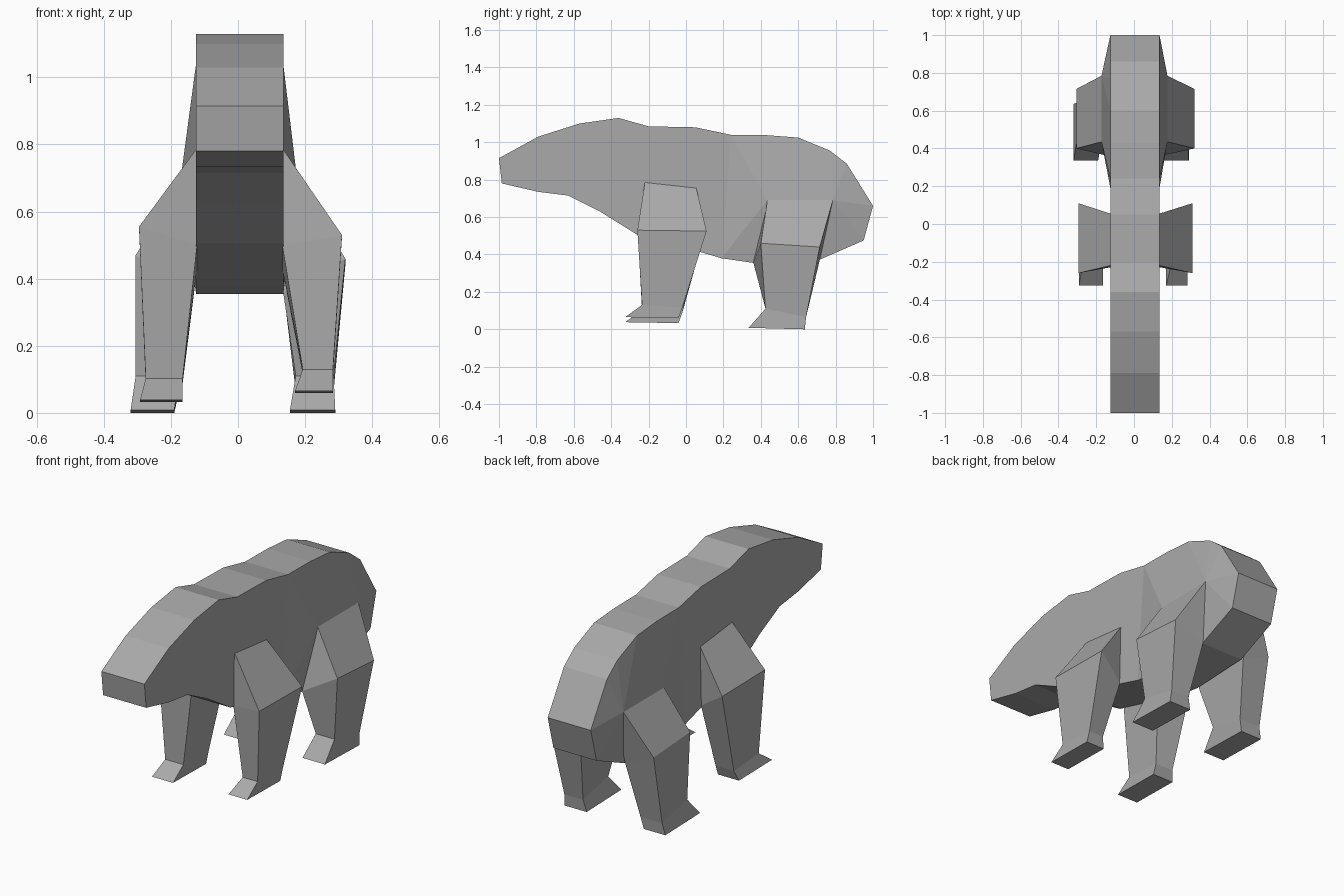
import bpy, bmesh

cube = bpy.data.objects.get("Cube")
if cube:
    bpy.data.objects.remove(cube, do_unlink=True)

grey = bpy.data.materials.new("plain grey")
grey.use_nodes = True
colour = (0.4, 0.4, 0.4, 1)
grey.diffuse_color = colour
grey.node_tree.nodes["Principled BSDF"].inputs["Base Color"].default_value = colour


def finish(name, bm):
    bmesh.ops.recalc_face_normals(bm, faces=bm.faces)
    mesh = bpy.data.meshes.new(name)
    bm.to_mesh(mesh)
    bm.free()
    mesh.materials.append(grey)
    obj = bpy.data.objects.new(name, mesh)
    bpy.context.collection.objects.link(obj)
    return obj


# Body: side outline (y, z) from the nose over the back and along the belly
outline = [(-1, .915), (-.79, 1.03), (-.57, 1.1), (-.36, 1.13), (-.2, 1.085),
           (.05, 1.08), (.24, 1.04), (.43, 1.038), (.6, 1.025), (.77, .955),
           (.86, .885), (1, .66), (.95, .475), (.71, .37), (.36, .355),
           (.19, .38), (.07, .415), (-.26, .505), (-.46, .63), (-.63, .715),
           (-.79, .735), (-.985, .78)]


def build_body():
    bm = bmesh.new()
    sides = []
    for x, hip_x in ((-.125, -.172), (.135, .177)):
        ring = [bm.verts.new((x, y, z)) for y, z in outline]
        hip_front = bm.verts.new((hip_x, .435, .69))
        hip_back = bm.verts.new((hip_x, .785, .69))
        # flat shoulder side, then fans that swell out to the hip
        bm.faces.new(ring[:7] + ring[15:])
        bm.faces.new((ring[6], hip_front, ring[15]))
        bm.faces.new((ring[15], hip_front, ring[14]))
        for hip, first, last in ((hip_front, 6, 8), (hip_back, 8, 13)):
            for i in range(first, last):
                bm.faces.new((ring[i], ring[i + 1], hip))
        bm.faces.new((ring[8], hip_back, hip_front))
        bm.faces.new((ring[13], ring[14], hip_front, hip_back))
        sides.append(ring)
    a, b = sides
    for i in range(len(a)):
        j = (i + 1) % len(a)
        bm.faces.new((a[i], a[j], b[j], b[i]))
    return finish("body", bm)


# Leg: loft of four-sided rings (outer front, outer back, inner back, inner front)
def build_leg(name, side, rings):
    bm = bmesh.new()
    loops = [[bm.verts.new((side * x, y, z)) for x, y, z in r] for r in rings]
    for low, high in zip(loops, loops[1:]):
        for i in range(4):
            j = (i + 1) % 4
            bm.faces.new((low[i], low[j], high[j], high[i]))
    bm.faces.new(loops[0])
    bm.faces.new(loops[-1])
    return finish(name, bm)


def ring(outer, inner, front, back, z_front, z_back):
    return [(outer, front, z_front), (outer, back, z_back),
            (inner, back, z_back), (inner, front, z_front)]


def front_leg(name, side, body_x, elbow, elbow_z, ankle, sole, lift):
    build_leg(name, side, [
        ring(body_x, body_x - .05, -.22, .055, .785, .755),
        [(elbow, -.26, elbow_z), (elbow, .11, elbow_z - .005),
         (body_x - .003, .045, .43), (body_x - .003, -.228, .5)],
        ring(*ankle, -.235, -.02, lift + .07, lift + .055),
        ring(*sole, -.325, -.04, lift + .005, lift)])


def rear_leg(name, side, hip_x, knee, knee_z, ankle, sole):
    build_leg(name, side, [
        ring(hip_x, hip_x - .06, .435, .785, .69, .69),
        [(knee, .4, knee_z), (knee, .715, knee_z - .02),
         (.135, .715, .37), (.135, .36, .357)],
        ring(*ankle, .425, .642, .11, .065),
        ring(*sole, .335, .635, .008, 0)])


build_body()
front_leg("front_left_leg", 1, .135, .31, .53, (.283, .193), (.283, .17), .06)
front_leg("front_right_leg", -1, .125, .295, .555, (.275, .165), (.292, .165), .033)
rear_leg("rear_left_leg", 1, .177, .32, .46, (.285, .172), (.29, .155))
rear_leg("rear_right_leg", -1, .172, .305, .47, (.305, .175), (.32, .19))
